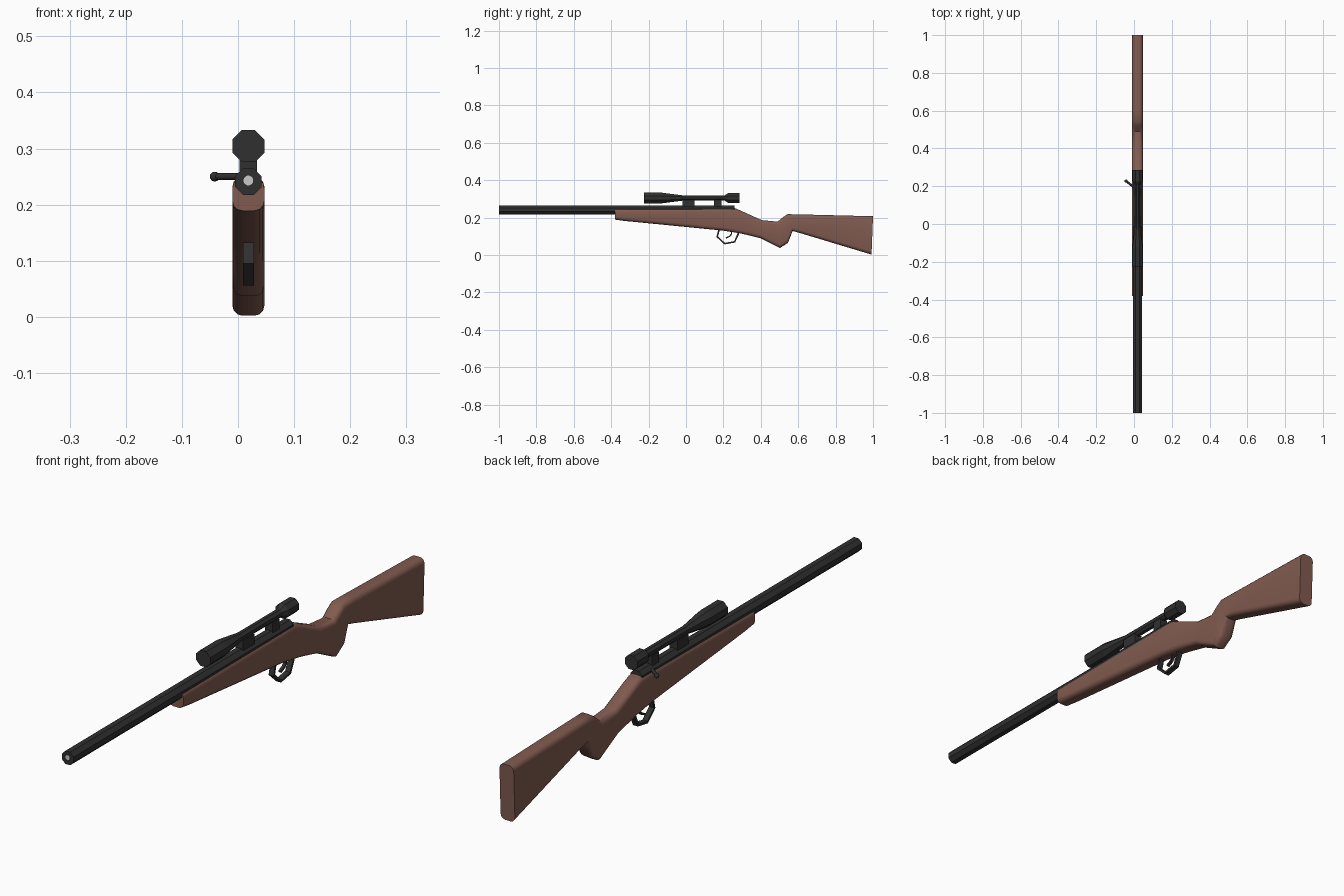
import bpy, bmesh, math
from mathutils import Vector

if "Cube" in bpy.data.objects:
    bpy.data.objects.remove(bpy.data.objects["Cube"])

CX = 0.0185  # centre plane of the body


def material(name, rgb):
    m = bpy.data.materials.new(name)
    m.diffuse_color = (*rgb, 1)
    m.use_nodes = True
    m.node_tree.nodes["Principled BSDF"].inputs["Base Color"].default_value = m.diffuse_color
    return m


WOOD = material("wood", (0.22, 0.105, 0.08))
STEEL = material("dark_steel", (0.03, 0.03, 0.03))


def skin(name, rings, mat, smooth=None):
    """Join equal-length closed rings of points into a capped solid."""
    bm = bmesh.new()
    vs = [[bm.verts.new(p) for p in r] for r in rings]
    n = len(vs[0])
    for a, b in zip(vs, vs[1:]):
        for i in range(n):
            j = (i + 1) % n
            bm.faces.new((a[i], a[j], b[j], b[i]))
    bm.faces.new(vs[0])
    bm.faces.new(vs[-1])
    bmesh.ops.recalc_face_normals(bm, faces=bm.faces)
    me = bpy.data.meshes.new(name)
    bm.to_mesh(me)
    bm.free()
    if smooth:
        me.polygons.foreach_set("use_smooth", [True] * len(me.polygons))
        me.set_sharp_from_angle(angle=math.radians(smooth))
    ob = bpy.data.objects.new(name, me)
    bpy.context.collection.objects.link(ob)
    if mat:
        me.materials.append(mat)
    return ob


def tube(name, profile, z, mat, sides=8):
    """Turned part along y; profile holds (y, distance to flat)."""
    k = 1 / math.cos(math.pi / sides)
    ang = [(i + 0.5) * math.tau / sides for i in range(sides)]
    return skin(name, [[(CX + r * k * math.cos(a), y, z + r * k * math.sin(a))
                        for a in ang] for y, r in profile], mat)


def ribbon(name, path, width, thick, mat):
    """Flat strip following a (y, z) path."""
    pts = [Vector(p) for p in path]
    rings = []
    for i, p in enumerate(pts):
        d = (pts[min(i + 1, len(pts) - 1)] - pts[max(i - 1, 0)]).normalized()
        n = Vector((-d.y, d.x)) * thick / 2
        rings.append([(CX + s * width / 2, *(p + t * n))
                      for s, t in ((-1, -1), (1, -1), (1, 1), (-1, 1))])
    return skin(name, rings, mat)


def rod(name, a, b, profile, mat, sides=8):
    """Turned part from a towards b; profile holds (distance, radius)."""
    a = Vector(a)
    d = (Vector(b) - a).normalized()
    u = d.cross(Vector((0, 0, 1))).normalized()
    w = u.cross(d)
    return skin(name, [[a + d * t + r * (u * math.cos(q) + w * math.sin(q))
                        for q in (i * math.tau / sides for i in range(sides))]
                       for t, r in profile], mat, 50)


# Stock: rounded sections between paired top and bottom points (y, z, y, z)
stations = [(-.38, .247, -.38, .189), (-.34, .248, -.33, .182),
            (.20, .25, .20, .13), (.262, .25, .28, .117),
            (.295, .236, .31, .111), (.405, .186, .40, .089),
            (.49, .178, .502, .037), (.52, .203, .545, .064),
            (.543, .218, .57, .128), (.60, .217, .61, .117),
            (1.0, .207, .992, .002)]
HALF, RAD, SEG = 0.0285, 0.018, 3
rings = []
for yt, zt, yb, zb in stations:
    ring = []
    for q in range(4):
        sx = 1 if q in (0, 3) else -1
        sz = 1 if q < 2 else -1
        for k in range(SEG + 1):
            a = (q + k / SEG) * math.pi / 2
            x = CX + sx * (HALF - RAD) + RAD * math.cos(a)
            z = (zt - RAD if sz > 0 else zb + RAD) + RAD * math.sin(a)
            f = (z - zb) / (zt - zb)
            ring.append((x, yb + (yt - yb) * f, z))
    rings.append(ring)
skin("stock", rings, WOOD, 40)

# Barrel with receiver, and the bore disc at the muzzle
tube("barrel", [(-1, .0235), (.258, .0235)], .241, STEEL)
tube("muzzle_bore", [(-1.001, .0085), (-.98, .0085)], .243, None, 12)

# Scope: objective bell, tube and eyepiece
tube("scope", [(-.225, .0285), (-.13, .0285), (-.02, .0145), (.207, .0145),
               (.225, .0255), (.287, .0255)], .3045, STEEL)

# Scope mounts
for name, y0, y1 in (("front_mount", -.02, .045), ("rear_mount", .15, .19)):
    skin(name, [[(CX + sx * .0155, y, z) for sx, z in
                 ((-1, .25), (1, .25), (1, .295), (-1, .295))]
                for y in (y0, y1)], STEEL)

# Bolt handle with its round knob
root, knob = Vector((.012, .185, .25)), Vector((-.0415, .227, .25))
length = (knob - root).length
rod("bolt_handle", root, knob, [(0, .006), (length, .006)], STEEL)
R = 0.0088
rod("bolt_knob", knob, knob * 2 - root,
    [(-R * math.cos(t), R * math.sin(t)) for t in
     (math.pi * (.04 + .92 * i / 6) for i in range(7))], STEEL, 10)

# Trigger guard and trigger
ribbon("trigger_guard", [(.178, .142), (.167, .097), (.207, .0605),
                         (.26, .07), (.279, .112), (.28, .125)],
       .02, .009, STEEL)
ribbon("trigger", [(.243, .13), (.243, .112), (.234, .1), (.213, .09)],
       .011, .007, STEEL)
